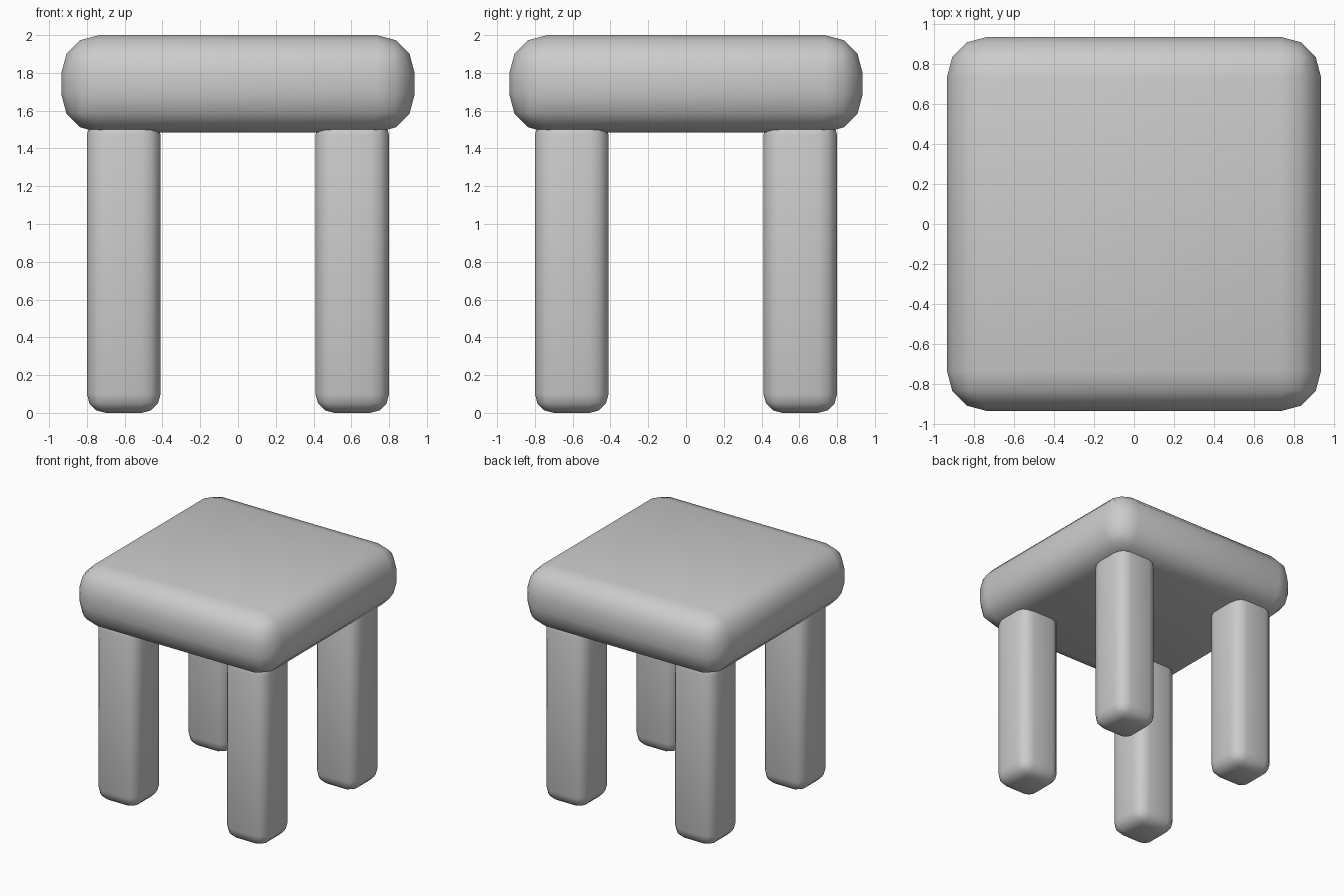
import bpy

if "Cube" in bpy.data.objects:
    bpy.data.objects.remove(bpy.data.objects["Cube"])

# Single plain grey for the whole stool
grey = bpy.data.materials.new("plain_grey")
grey.diffuse_color = (0.6, 0.6, 0.6, 1.0)
grey.use_nodes = True
grey.node_tree.nodes["Principled BSDF"].inputs["Base Color"].default_value = grey.diffuse_color


def rounded_box(name, center, size, radius):
    """Box with edges rounded in three steps and smooth shading."""
    bpy.ops.mesh.primitive_cube_add(size=1, location=center)
    obj = bpy.context.object
    obj.name = name
    obj.scale = size
    bpy.ops.object.transform_apply(location=False, rotation=False, scale=True)
    bevel = obj.modifiers.new("rounding", 'BEVEL')
    bevel.width = radius
    bevel.segments = 3
    bevel.limit_method = 'NONE'
    bpy.ops.object.shade_smooth()
    obj.data.materials.append(grey)
    return obj


# Thick cushion-like seat
rounded_box("seat", (0, 0, 1.7425), (1.87, 1.87, 0.515), 0.2)

# Four square legs, sunk slightly into the seat
LEG_TOP = 1.57
for side_y, y in (("front", -0.605), ("back", 0.605)):
    for side_x, x in (("left", -0.605), ("right", 0.605)):
        rounded_box(f"{side_y}_{side_x}_leg", (x, y, LEG_TOP / 2),
                    (0.39, 0.39, LEG_TOP), 0.1)
